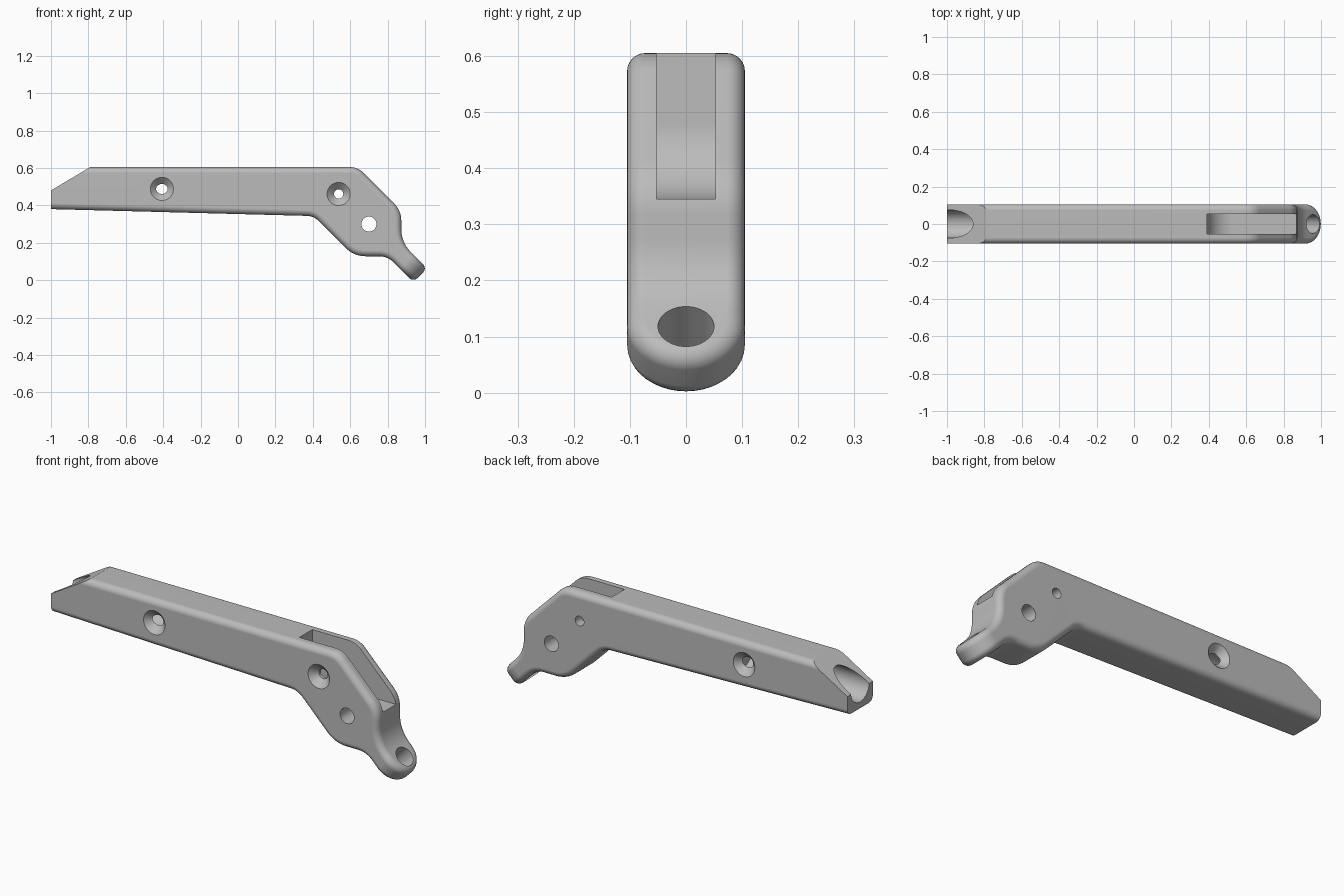
import bpy, bmesh, math
from mathutils import Vector, Matrix

if "Cube" in bpy.data.objects:
    bpy.data.objects.remove(bpy.data.objects["Cube"])

HALF = 0.105     # half the body thickness
ROUND = 0.032    # edge rounding

grey = bpy.data.materials.new("plain_grey")
grey.use_nodes = True
grey.diffuse_color = (0.5, 0.5, 0.5, 1)
grey.node_tree.nodes["Principled BSDF"].inputs["Base Color"].default_value = (0.5, 0.5, 0.5, 1)


def make_object(name, bm):
    bmesh.ops.recalc_face_normals(bm, faces=bm.faces[:])
    mesh = bpy.data.meshes.new(name)
    bm.to_mesh(mesh)
    bm.free()
    mesh.materials.append(grey)
    ob = bpy.data.objects.new(name, mesh)
    bpy.context.scene.collection.objects.link(ob)
    return ob


def fillet(corners, steps=8):
    """Turn (x, z, radius) corners into an outline with rounded corners."""
    out = []
    for i, (x, z, r) in enumerate(corners):
        p = Vector((x, z))
        if not r:
            out.append(p)
            continue
        a = (Vector(corners[i - 1][:2]) - p).normalized()
        b = (Vector(corners[(i + 1) % len(corners)][:2]) - p).normalized()
        half = math.acos(a.dot(b)) / 2
        centre = p + (a + b).normalized() * (r / math.sin(half))
        start = p + a * (r / math.tan(half)) - centre
        end = p + b * (r / math.tan(half)) - centre
        for k in range(steps + 1):
            out.append(centre + start.lerp(end, k / steps).normalized() * r)
    return out


def prism(name, outline, half):
    """Outline in the xz plane, extruded both ways along y."""
    bm = bmesh.new()
    front, back = [[bm.verts.new((p[0], y, p[1])) for p in outline] for y in (-half, half)]
    bm.faces.new(front)
    bm.faces.new(back[::-1])
    for i in range(len(front)):
        bm.faces.new((front[i - 1], front[i], back[i], back[i - 1]))
    return make_object(name, bm)


def round_cutter(name, start, end, r1, r2=None, sides=48):
    """Cylinder or cone running from start to end."""
    start, end = Vector(start), Vector(end)
    axis = end - start
    bm = bmesh.new()
    spin = axis.to_track_quat('Z', 'Y').to_matrix().to_4x4()
    bmesh.ops.create_cone(bm, cap_ends=True, segments=sides, radius1=r1,
                          radius2=r1 if r2 is None else r2, depth=axis.length,
                          matrix=Matrix.Translation((start + end) / 2) @ spin)
    return make_object(name, bm)


# Side outline from the lower tip corner round to the upper one, sharp at the tip
tip_top, tip_low = Vector((1.012, 0.063)), Vector((0.938, -0.011))
corners = [
    (*tip_low, 0), (0.80, 0.128, 0.11), (0.62, 0.128, 0.15), (0.405, 0.343, 0.09),
    (-1.3, 0.388, 0), (-1.3, 0.605, 0), (0.64, 0.605, 0.10), (0.873, 0.372, 0.13),
    (0.873, 0.202, 0.17), (*tip_top, 0),
]
outline = fillet(corners)

# Body: flat sides, skin strips, and a nose plate with a half-round end
along = Vector((1, -1)).normalized()
bm = bmesh.new()


def tip_arc(tip, steps=20):
    verts = []
    for k in range(steps + 1):
        t = math.pi * (k / steps - 0.5)
        p = tip + along * HALF * (math.cos(t) - 1)
        verts.append(bm.verts.new((p.x, HALF * math.sin(t), p.y)))
    return verts


low, top = tip_arc(tip_low), tip_arc(tip_top)
rings = []
for side, end in ((-1, 0), (1, -1)):
    mid = [bm.verts.new((p.x, side * HALF, p.y)) for p in outline[1:-1]]
    rings.append(mid)
    bm.faces.new([low[end]] + mid + [top[end]])
front, back = rings
for i in range(len(front) - 1):
    bm.faces.new((front[i], front[i + 1], back[i + 1], back[i]))
for i in range(len(low) - 1):
    bm.faces.new((low[i], low[i + 1], top[i + 1], top[i]))
bm.faces.new([front[0], *low, back[0]])
bm.faces.new([front[-1], *top, back[-1]])
body = make_object("handle_body", bm)

bevel = body.modifiers.new("rounded_edges", 'BEVEL')
bevel.width = ROUND
bevel.segments = 6
bevel.limit_method = 'ANGLE'
bevel.angle_limit = math.radians(40)
bevel.use_clamp_overlap = False

# Cutters: sloped end, rod bore, blade slot
cutters = [
    prism("end_cutter", [(-1, 0), (-1, 0.48), (-0.6, 0.718), (-0.6, 0.9),
                         (-1.5, 0.9), (-1.5, 0)], 0.3),
    round_cutter("bore_cutter", (-1.2, 0, 0.488), (-0.33, 0, 0.488), 0.075),
    prism("slot_cutter", fillet([(0.39, 0.8, 0), (0.39, 0.345, 0.135),
                                 (1.2, 0.345, 0), (1.2, 0.8, 0)], 12), 0.053),
]

# Pivot and screw holes, straight through
for name, x, z, r in (("pivot", 0.70, 0.30, 0.04), ("rear_screw", -0.407, 0.488, 0.027),
                      ("front_screw", 0.538, 0.461, 0.025)):
    cutters.append(round_cutter(name + "_cutter", (x, -0.3, z), (x, 0.3, z), r))

# Countersinks: outer ends extended past the surface
for x, z, side in ((-0.407, 0.488, -1), (-0.407, 0.488, 1), (0.538, 0.461, -1)):
    cutters.append(round_cutter("countersink_cutter", (x, side * (HALF + 0.01), z),
                                (x, side * (HALF - 0.037), z), 0.072, 0.024))

# Cord hole through the nose plate
hole = Vector((0.957, 0, 0.118))
normal = Vector((1, 0, 1)).normalized()
cutters.append(round_cutter("cord_cutter", hole + normal * 0.12, hole - normal * 0.25, 0.05))

for cutter in cutters:
    cutter.hide_render = True
    cut = body.modifiers.new(cutter.name, 'BOOLEAN')
    cut.operation = 'DIFFERENCE'
    cut.solver = 'EXACT'
    cut.object = cutter

# Bake the cuts, drop the cutters, then shade
bpy.context.view_layer.update()
graph = bpy.context.evaluated_depsgraph_get()
baked = bpy.data.meshes.new_from_object(body.evaluated_get(graph), depsgraph=graph)
body.modifiers.clear()
body.data = baked
for cutter in cutters:
    bpy.data.objects.remove(cutter)

bpy.ops.object.select_all(action='DESELECT')
body.select_set(True)
bpy.context.view_layer.objects.active = body
bpy.ops.object.shade_smooth_by_angle(angle=math.radians(30))
weighted = body.modifiers.new("flat_sides", 'WEIGHTED_NORMAL')
weighted.keep_sharp = True
